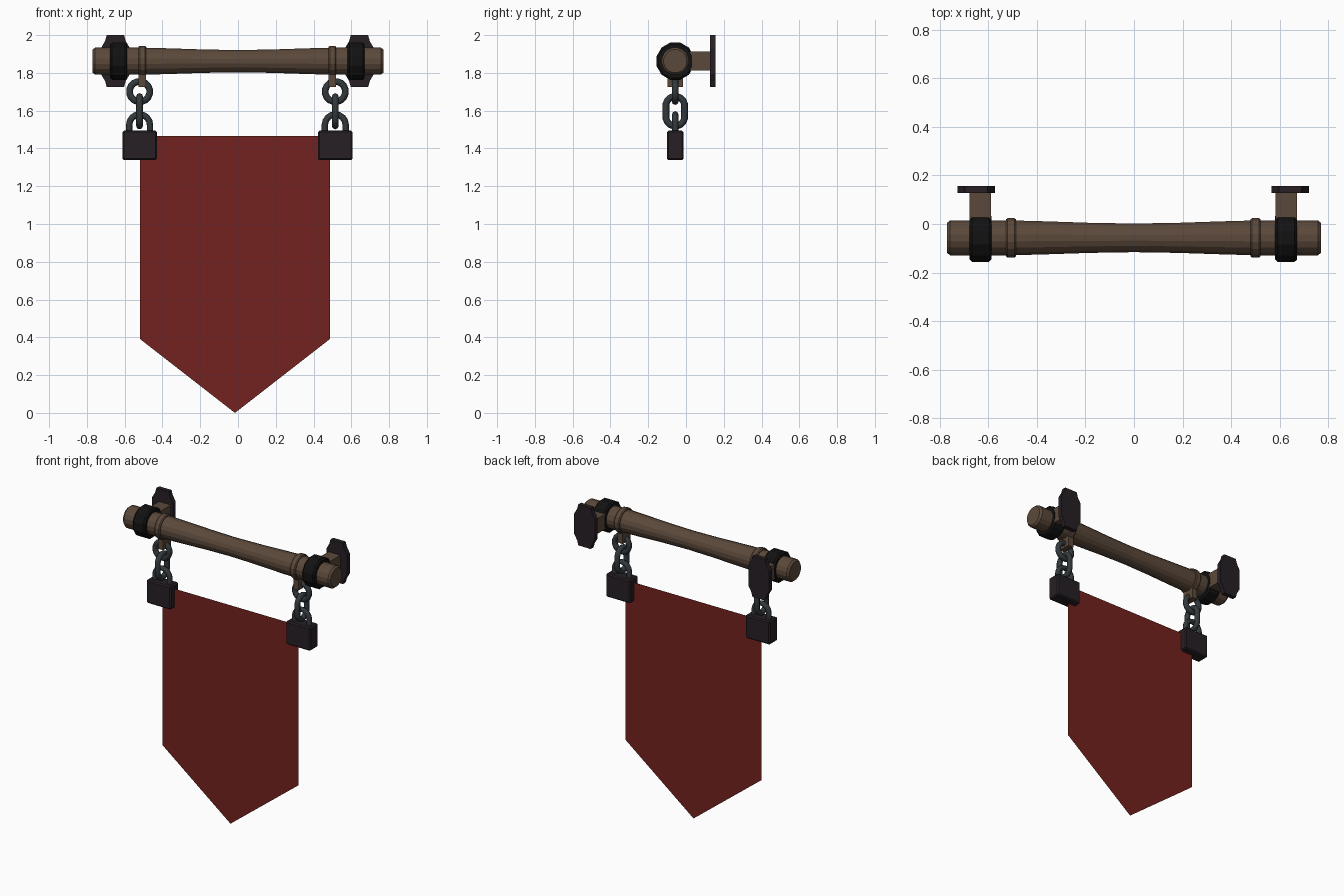
import bpy, bmesh
from math import cos, sin, pi

if "Cube" in bpy.data.objects:
    bpy.data.objects.remove(bpy.data.objects["Cube"])

YC, ZC, OFF = -0.057, 1.862, -0.003   # rod axis and slight sideways offset


def material(name, rgb):
    m = bpy.data.materials.new(name)
    m.diffuse_color = (*rgb, 1)
    m.use_nodes = True
    m.node_tree.nodes["Principled BSDF"].inputs["Base Color"].default_value = m.diffuse_color
    return m


WOOD = material("wood", (0.105, 0.066, 0.043))
BLACK = material("black_iron", (0.006, 0.006, 0.006))
DARK = material("dark_metal", (0.02, 0.014, 0.018))
STEEL = material("chain_steel", (0.032, 0.04, 0.045))
CLOTH = material("red_cloth", (0.17, 0.016, 0.013))


def finish(name, bm, mat):
    bmesh.ops.recalc_face_normals(bm, faces=bm.faces)
    me = bpy.data.meshes.new(name)
    bm.to_mesh(me)
    bm.free()
    me.materials.append(mat)
    ob = bpy.data.objects.new(name, me)
    bpy.context.collection.objects.link(ob)
    return ob


def lathe_x(name, profile, sides, mat, closed=False):
    """Revolve (x, radius) points around the rod axis."""
    bm = bmesh.new()
    rings = []
    for x, r in profile:
        rings.append([bm.verts.new((x, YC + r * cos(2 * pi * (i + 0.5) / sides),
                                    ZC + r * sin(2 * pi * (i + 0.5) / sides)))
                      for i in range(sides)])
    pairs = list(zip(rings, rings[1:]))
    if closed:
        pairs.append((rings[-1], rings[0]))
    else:
        bm.faces.new(rings[0])
        bm.faces.new(rings[-1])
    for a, b in pairs:
        for i in range(sides):
            j = (i + 1) % sides
            bm.faces.new((a[i], a[j], b[j], b[i]))
    return finish(name, bm, mat)


def box(name, lo, hi, mat, bevel=0):
    bm = bmesh.new()
    bmesh.ops.create_cube(bm, size=1)
    for v in bm.verts:
        v.co = [(l + h) / 2 + c * (h - l) for l, h, c in zip(lo, hi, v.co)]
    if bevel:
        bmesh.ops.bevel(bm, geom=bm.edges[:], offset=bevel, segments=1,
                        affect='EDGES')
    return finish(name, bm, mat)


def tube(name, pts, radius, mat, cyclic):
    """Round wire along a path, converted to a mesh."""
    cu = bpy.data.curves.new(name, 'CURVE')
    cu.dimensions = '3D'
    cu.bevel_depth, cu.bevel_resolution = radius, 2
    sp = cu.splines.new('POLY')
    sp.points.add(len(pts) - 1)
    for p, co in zip(sp.points, pts):
        p.co = (*co, 1)
    sp.use_cyclic_u = cyclic
    tmp = bpy.data.objects.new(name + "_path", cu)
    bpy.context.collection.objects.link(tmp)
    bpy.context.view_layer.update()
    me = bpy.data.meshes.new_from_object(
        tmp.evaluated_get(bpy.context.evaluated_depsgraph_get()))
    bpy.data.objects.remove(tmp)
    me.materials.clear()
    me.materials.append(mat)
    ob = bpy.data.objects.new(name, me)
    bpy.context.collection.objects.link(ob)
    return ob


def oval(half_w, half_h, n=16):
    """Stadium-like outline with straight sides."""
    s = half_h - half_w
    out = []
    for i in range(n):
        a = 2 * pi * (i + 0.5) / n
        out.append((half_w * cos(a), half_w * sin(a) + (s if sin(a) > 0 else -s)))
    return out


def slab(name, outline, y0, y1, mat):
    """Extrude an (x, z) outline from y0 to y1."""
    bm = bmesh.new()
    f = bm.faces.new([bm.verts.new((x, y0, z)) for x, z in outline])
    if y1 != y0:
        ext = bmesh.ops.extrude_face_region(bm, geom=[f], use_keep_orig=True)
        for v in ext['geom']:
            if isinstance(v, bmesh.types.BMVert):
                v.co.y = y1
    return finish(name, bm, mat)


# Rod, slimmer toward the middle
half = [(0.77, 0.062), (0.757, 0.073), (0.5, 0.073), (0.37, 0.0695), (0.18, 0.063)]
prof = [(-x, r) for x, r in half] + [(0, 0.06)] + [(x, r) for x, r in reversed(half)]
lathe_x("rod", prof, 16, WOOD)

for s, side in ((-1, "left"), (1, "right")):
    # Black clamp around the rod
    cx = s * 0.629 + OFF
    lathe_x("clamp_" + side, [(cx - .045, .07), (cx - .045, .092), (cx - .035, .102),
                              (cx + .035, .102), (cx + .045, .092), (cx + .045, .07)],
            12, BLACK, closed=True)
    # Wall arm and wall plate
    box("wall_arm_" + side, (cx - .044, YC + .05, 1.812), (cx + .044, .135, 1.914), WOOD)
    px = s * 0.646 + OFF
    quarter = [(.046, .1375), (.055, .105), (.077, .068)]
    right = quarter + [(x, -z) for x, z in reversed(quarter)]
    loop = right + [(-x, -z) for x, z in right]
    slab("wall_plate_" + side, [(px + x, 1.8625 + z) for x, z in loop], .127, .157, DARK)
    # Collar with hanging tab
    hx = s * 0.503 + OFF
    lathe_x("collar_" + side, [(hx - .02, .06), (hx - .02, .078), (hx - .014, .083),
                               (hx + .014, .083), (hx + .02, .078), (hx + .02, .06)],
            16, WOOD, closed=True)
    box("hanger_tab_" + side, (hx - .02, YC - .042, 1.724), (hx + .02, YC + .042, 1.81), WOOD)
    # Chain: upper link faces front, lower link faces sideways
    lx = s * 0.518 + OFF
    tube("upper_link_" + side, [(lx + a, YC, 1.701 + b) for a, b in oval(.054, .054)],
         .018, STEEL, True)
    tube("lower_link_" + side, [(lx, YC + a, 1.597 + b) for a, b in oval(.05, .079)],
         .018, STEEL, True)
    # Padlock shackle and body
    arc = [(lx + .055 * cos(pi * i / 8), YC, 1.525 + .055 * sin(pi * i / 8))
           for i in range(9)]
    tube("shackle_" + side, [(lx + .055, YC, 1.47)] + arc + [(lx - .055, YC, 1.47)],
         .017, STEEL, False)
    box("padlock_" + side, (lx - .091, YC - .044, 1.338), (lx + .091, YC + .044, 1.494),
        DARK, .008)

# Banner cloth, a single sheet with a pointed lower end
slab("banner", [(-.52, 1.465), (-.52, .392), (-.016, 0), (.488, .392), (.488, 1.465)],
     YC, YC, CLOTH)
